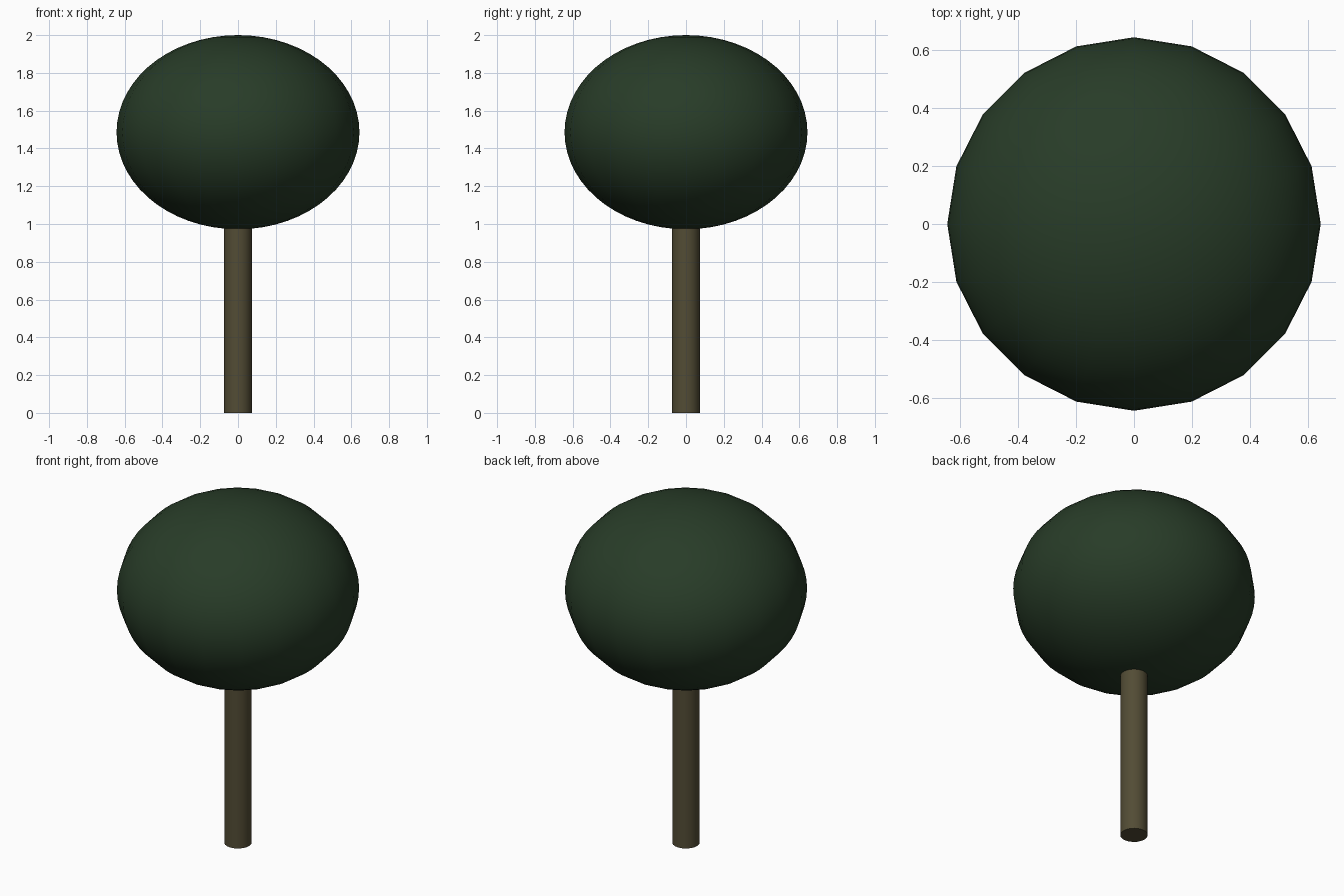
import bpy

if "Cube" in bpy.data.objects:
    bpy.data.objects.remove(bpy.data.objects["Cube"])


def material(name, rgb):
    m = bpy.data.materials.new(name)
    m.diffuse_color = (*rgb, 1.0)
    m.use_nodes = True
    m.node_tree.nodes["Principled BSDF"].inputs["Base Color"].default_value = m.diffuse_color
    return m


def finish(name, mat):
    ob = bpy.context.object
    ob.name = name
    ob.data.materials.append(mat)
    bpy.ops.object.transform_apply(location=True, rotation=True, scale=True)
    bpy.ops.object.shade_smooth_by_angle(angle=0.7)
    return ob


leaf_green = material("leaf_green", (0.021, 0.045, 0.021))
bark_brown = material("bark_brown", (0.085, 0.072, 0.035))

# Trunk: plain cylinder reaching a little into the crown
trunk_top = 1.06
bpy.ops.mesh.primitive_cylinder_add(vertices=20, radius=0.073, depth=trunk_top,
                                    location=(0, 0, trunk_top / 2))
finish("trunk", bark_brown)

# Crown: flattened 20-sided sphere
bpy.ops.mesh.primitive_uv_sphere_add(segments=20, ring_count=30, radius=1,
                                     location=(0, 0, 1.486))
bpy.context.object.scale = (0.643, 0.643, 0.514)
finish("crown", leaf_green)
